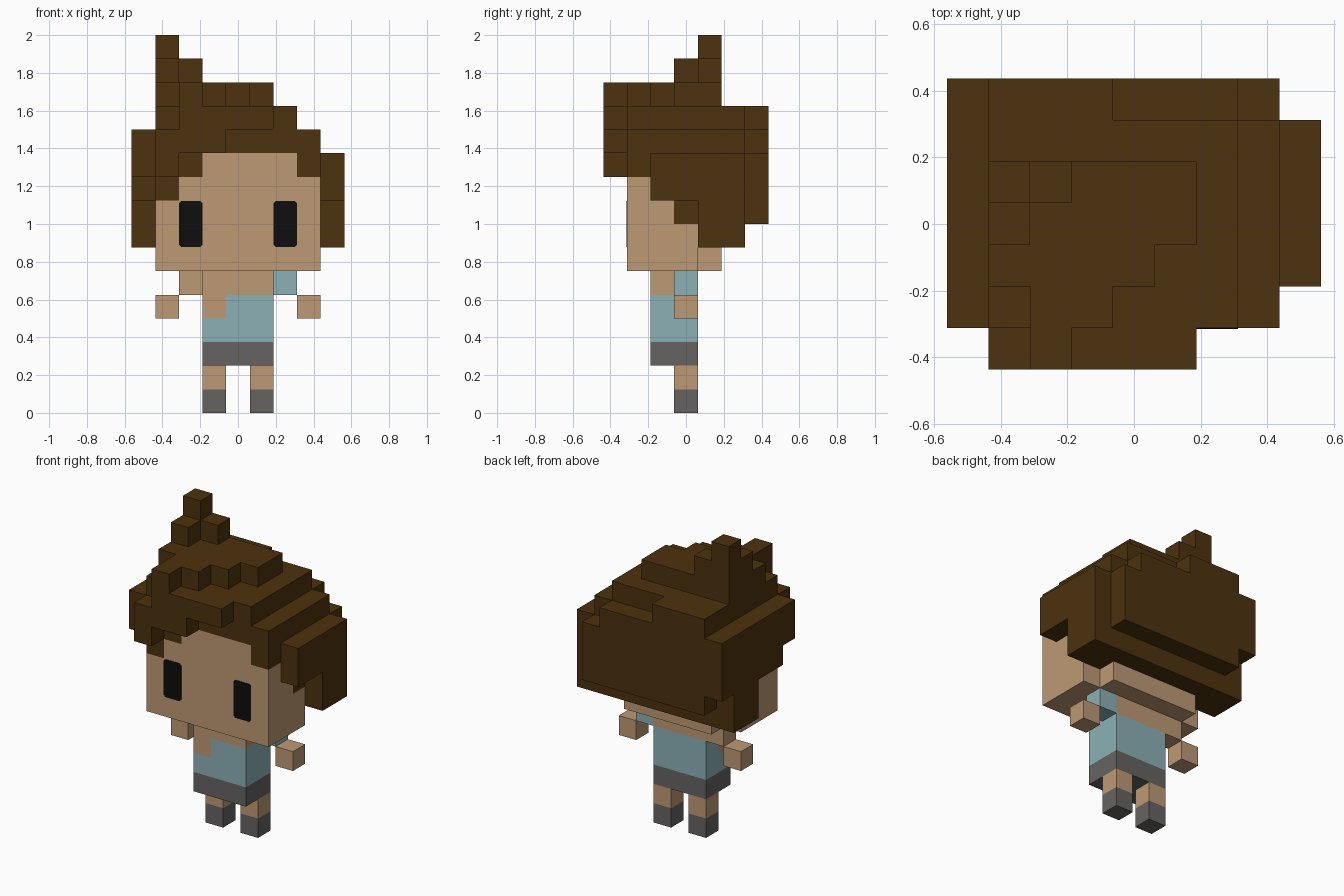
import bpy, bmesh
from mathutils import Vector

if "Cube" in bpy.data.objects:
    bpy.data.objects.remove(bpy.data.objects["Cube"])

U = 0.125                                  # edge of one block
ORIGIN = Vector((-0.5625, -0.4375, 0.0))   # corner of the block grid


def material(name, rgb):
    m = bpy.data.materials.new(name)
    m.use_nodes = True
    m.diffuse_color = (*rgb, 1)
    bsdf = m.node_tree.nodes["Principled BSDF"]
    bsdf.inputs["Base Color"].default_value = (*rgb, 1)
    bsdf.inputs["Roughness"].default_value = 0.9
    return m


SKIN = material("skin", (0.515, 0.319, 0.178))
HAIR = material("brown_hair", (0.074, 0.032, 0.0044))
BLUE = material("pale_blue_cloth", (0.262, 0.44, 0.468))
GREY = material("grey_cloth", (0.133, 0.127, 0.123))
BLACK = material("eye_black", (0.004, 0.004, 0.004))


def blocks(*boxes):
    """Set of grid cells in boxes (x0, x1, y0, y1, z0, z1), ends included."""
    return {(x, y, z) for x0, x1, y0, y1, z0, z1 in boxes
            for x in range(x0, x1 + 1)
            for y in range(y0, y1 + 1)
            for z in range(z0, z1 + 1)}


def finish(name, bm, mat):
    me = bpy.data.meshes.new(name)
    bm.to_mesh(me)
    bm.free()
    me.materials.append(mat)
    ob = bpy.data.objects.new(name, me)
    bpy.context.collection.objects.link(ob)
    return ob


def build(name, cells, mat, solid):
    """Skin of the cells, leaving out faces buried against other blocks."""
    bm = bmesh.new()
    verts = {}

    def vert(p):
        if p not in verts:
            verts[p] = bm.verts.new(ORIGIN + Vector(p) * U)
        return verts[p]

    for c in sorted(cells):
        for axis in range(3):
            b, d = (axis + 1) % 3, (axis + 2) % 3
            for side in (0, 1):
                n = list(c)
                n[axis] += 2 * side - 1
                if tuple(n) in solid:
                    continue
                quad = []
                for i, j in ((0, 0), (1, 0), (1, 1), (0, 1)):
                    p = list(c)
                    p[axis] += side
                    p[b] += i
                    p[d] += j
                    quad.append(vert(tuple(p)))
                bm.faces.new(quad if side else quad[::-1])
    # merge the flat areas into single faces
    bmesh.ops.dissolve_limit(bm, angle_limit=0.01, verts=bm.verts[:], edges=bm.edges[:])
    return finish(name, bm, mat)


# Hair: cap, fringe, side locks, back and the stepped tuft
hair = blocks(
    (1, 6, 1, 5, 11, 12), (7, 7, 1, 5, 11, 11),        # cap
    (2, 2, 0, 1, 13, 13), (3, 3, 1, 1, 13, 13),        # crown, stepped forward
    (1, 4, 2, 2, 13, 13), (1, 5, 3, 4, 13, 13),
    (1, 2, 4, 4, 14, 14), (1, 1, 3, 3, 14, 14), (1, 1, 4, 4, 15, 15),  # tuft
    (1, 1, 0, 0, 10, 11), (2, 2, 0, 0, 11, 12),        # fringe
    (3, 3, 0, 0, 11, 12), (4, 5, 0, 0, 12, 12),
    (1, 1, 1, 1, 9, 10), (2, 2, 1, 1, 10, 10), (7, 7, 1, 2, 10, 10),
    (0, 0, 1, 1, 10, 11), (0, 0, 2, 3, 9, 11), (0, 0, 4, 5, 7, 11),    # right lock
    (8, 8, 2, 3, 9, 10), (8, 8, 4, 5, 7, 10), (7, 7, 3, 3, 8, 10),     # left lock
    (1, 7, 5, 5, 7, 10), (1, 1, 4, 4, 7, 10), (7, 7, 4, 4, 7, 10),     # back
    (0, 0, 6, 6, 9, 11), (1, 3, 6, 6, 8, 12),
    (4, 6, 6, 6, 8, 11), (7, 7, 6, 6, 8, 10),
)

# Head with its rear corners cut in
head = blocks((1, 7, 1, 3, 6, 10), (2, 6, 4, 4, 6, 10)) - hair

# Body: off-shoulder top, bare shoulder, shorts
chest = blocks((3, 5, 2, 3, 5, 5), (3, 3, 2, 2, 4, 4))
parts = {
    "hair": (hair, HAIR),
    "head": (head, SKIN),
    "chest": (chest, SKIN),
    "top": (blocks((3, 5, 2, 3, 3, 4)) - chest, BLUE),
    "shorts": (blocks((3, 5, 2, 3, 2, 2)), GREY),
    "left_sleeve": (blocks((6, 6, 3, 3, 5, 5)), BLUE),
    "right_upper_arm": (blocks((2, 2, 3, 3, 5, 5)), SKIN),
}
# Paired limbs
for side, hand_x, leg_x in (("left", 7, 5), ("right", 1, 3)):
    parts[side + "_hand"] = (blocks((hand_x, hand_x, 3, 3, 4, 4)), SKIN)
    parts[side + "_leg"] = (blocks((leg_x, leg_x, 3, 3, 1, 1)), SKIN)
    parts[side + "_shoe"] = (blocks((leg_x, leg_x, 3, 3, 0, 0)), GREY)

solid = set().union(*(cells for cells, _ in parts.values()))
for name, (cells, mat) in parts.items():
    build(name, cells, mat, solid)

# Eyes: thin plates with nipped corners on the face
for side, sx in (("left", 1), ("right", -1)):
    bm = bmesh.new()
    w, h, c = 0.0625, 0.122, 0.012
    outline = [(-w + c, -h), (w - c, -h), (w, -h + c), (w, h - c),
               (w - c, h), (-w + c, h), (-w, h - c), (-w, -h + c)]
    face = bm.faces.new([bm.verts.new((sx * 0.25 + x, -0.3125, 1.0 + z)) for x, z in outline])
    new = bmesh.ops.extrude_face_region(bm, geom=[face])["geom"]
    bmesh.ops.translate(bm, vec=(0, -0.003, 0),
                        verts=[v for v in new if isinstance(v, bmesh.types.BMVert)])
    bmesh.ops.recalc_face_normals(bm, faces=bm.faces[:])
    finish(side + "_eye", bm, BLACK)
